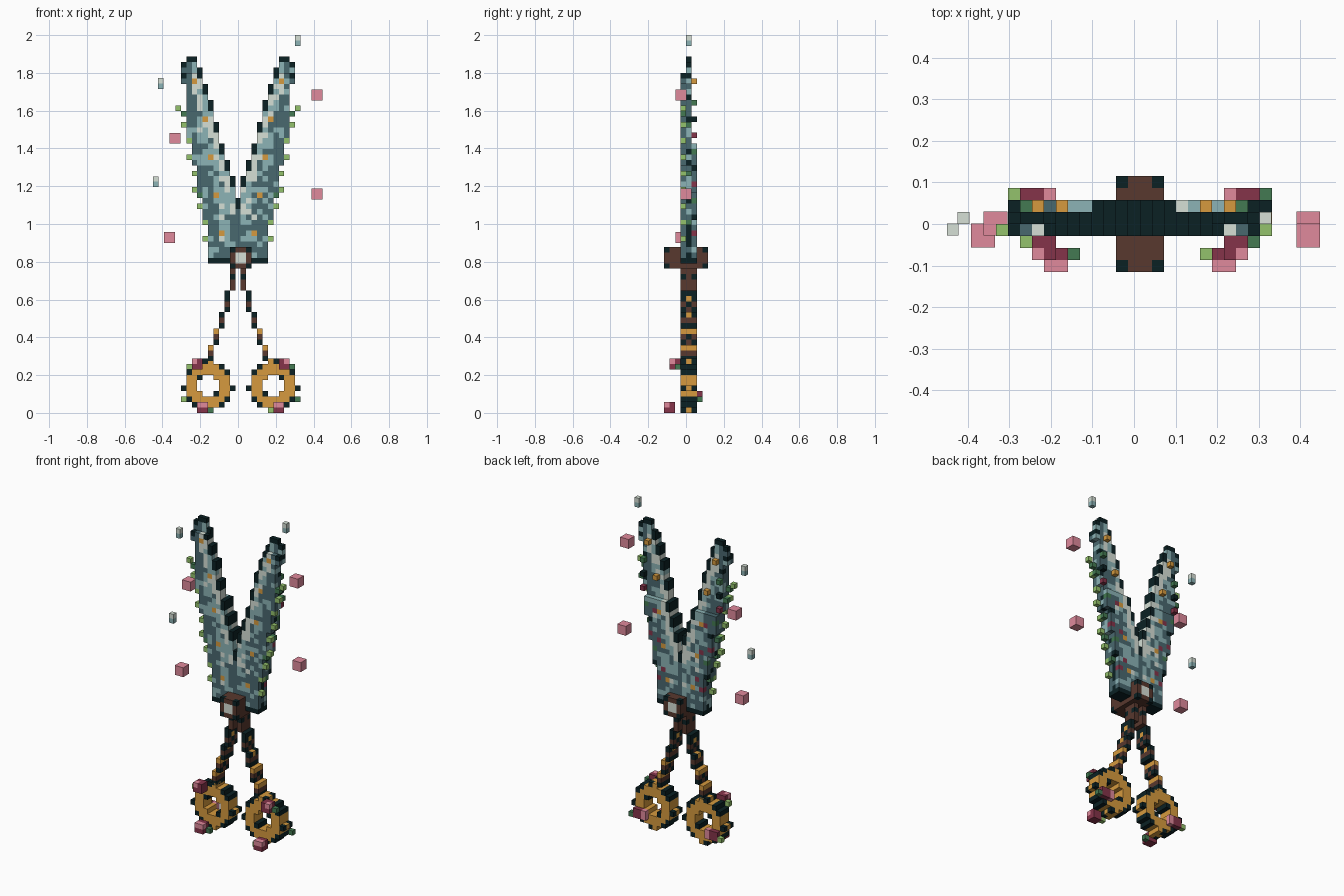
import bpy
import bmesh
import random
from mathutils import Vector

cube = bpy.data.objects.get("Cube")
if cube:
    bpy.data.objects.remove(cube, do_unlink=True)

V = 0.0288  # edge of one block
HALF_DOWN = (0, 0, -0.5)
rng = random.Random(7)


def linear(c):
    return c / 12.92 if c <= 0.04045 else ((c + 0.055) / 1.055) ** 2.4


PALETTE = {
    "outline": "0b2124", "dark_teal": "49686f", "teal": "8cb4b6",
    "pale": "d6e0d6", "brown": "58382e", "gold": "d69a3e",
    "crimson": "85344a", "pink": "e08a9c",
    "light_green": "94c26c", "dark_green": "437a52",
}
NAMES = list(PALETTE)
MATERIALS = []
for name, code in PALETTE.items():
    rgb = [linear(int(code[n:n + 2], 16) / 255) for n in (0, 2, 4)]
    mat = bpy.data.materials.new(name)
    mat.use_nodes = True
    mat.diffuse_color = (*rgb, 1)
    shader = mat.node_tree.nodes["Principled BSDF"]
    shader.inputs["Base Color"].default_value = (*rgb, 1)
    shader.inputs["Roughness"].default_value = 0.8
    MATERIALS.append(mat)


def build(name, blocks, offset=(0, 0, 0)):
    """Mesh the outer faces of {(x, y, z): colour}; block x is centred on x * V."""
    bm = bmesh.new()
    corners = {}

    def vert(p):
        key = tuple(round(c * 2) for c in p)
        if key not in corners:
            corners[key] = bm.verts.new((Vector(p) + Vector(offset)) * V)
        return corners[key]

    for cell, colour in blocks.items():
        centre = Vector((cell[0], cell[1] + 0.5, cell[2] + 0.5))
        for axis in range(3):
            for sign in (-1, 1):
                step = [0, 0, 0]
                step[axis] = sign
                if tuple(c + s for c, s in zip(cell, step)) in blocks:
                    continue
                n, u, w = Vector(step) / 2, Vector(), Vector()
                u[(axis + 1) % 3] = 0.5
                w[(axis + 2) % 3] = 0.5 * sign
                quad = [centre + n + a * u + b * w
                        for a, b in ((-1, -1), (1, -1), (1, 1), (-1, 1))]
                face = bm.faces.new([vert(p) for p in quad])
                face.material_index = NAMES.index(colour)
    mesh = bpy.data.meshes.new(name)
    bm.to_mesh(mesh)
    bm.free()
    for mat in MATERIALS:
        mesh.materials.append(mat)
    obj = bpy.data.objects.new(name, mesh)
    bpy.context.collection.objects.link(obj)


def mirrored(blocks, side, shift=0):
    """Shapes are laid out on the +x side; side -1 flips them."""
    return {(x + shift if side > 0 else -x, y, z): c for (x, y, z), c in blocks.items()}


def outer_edge(z):
    return max(5, min(9 if z < 61 else 10, round(5 + (z - 33) * 0.2)))


def blade():
    blocks = {}
    for z in range(28, 66):
        for x in range(outer_edge(z) + 1):
            top = min(66, 40 + round(x * 3.5))
            if z >= top or (z == 65 and x > 9):
                continue
            depth, rim = top - z, outer_edge(z) - x
            for y in (-1, 0, 1):
                if (y == -1 and z > 62) or (y == 1 and z > 49):
                    continue
                r = rng.random()
                if depth <= (2 if x < 8 else 1) or z == 28 and rim < 4:
                    c = "outline"
                elif rim == 0 and (z > 61 and z % 4 < 3 or (y == 0 and r < 0.15)):
                    c = "outline"
                elif x == 0 and z < 38:
                    c = "dark_teal"
                elif x < 9 and depth <= 7:
                    c = "pale" if r < 0.7 else "teal"
                elif rim <= 1 or z < 31:
                    c = "dark_teal" if r < 0.75 else "teal"
                else:
                    c = "teal" if r < 0.53 else "dark_teal" if r < 0.92 else "pale"
                blocks[x, y, z] = c
    # Gold studs climb the middle; upper ones stand out at the back
    for x, z in zip((3, 4, 5, 6, 8), range(33, 62, 7)):
        blocks[x, -1, z] = "gold"
        blocks[x, 1, z] = "gold"
    # Buds on the back, near the outer edge
    for n, z in enumerate(range(33, 60, 3)):
        blocks[outer_edge(z), 1, z] = ("crimson", "outline", "dark_green")[n % 3]
        if n % 2 and z < 50:
            blocks[outer_edge(z) - 2, 1, z - 1] = "crimson"
    return blocks


def vine():
    """Single leaves along the outer edge, with darker ones tucked behind."""
    blocks = {}
    for n, z in enumerate(range(32, 58, 3)):
        x = max(6, round(6 + (z - 33) * 0.2))
        blocks[x, -1, z] = "light_green"
        if outer_edge(z - 1) < x - 1:
            blocks[x - 1, -1, z - 1] = "dark_green"
        if n % 3 == 1:
            blocks[x, 0, z] = "dark_green"
    return blocks


def arm():
    blocks = {}
    for z in range(10, 28):
        x = max(1, round(1 + (24 - z) * 0.3))
        for y in (-1, 0, 1):
            if z > 23:
                c = "outline" if y and z == 25 else "brown"
            elif z in (12, 15):
                c = "gold"
            elif y == 0:
                c = "gold" if z % 3 == 0 else "outline" if z % 2 == 0 else "brown"
            else:
                c = "brown" if z % 3 == 2 else "outline"
            blocks[x, y, z] = c
    return blocks


def ring():
    blocks = {}
    for x in range(2, 10):
        for z in range(1, 9):
            dx, dz = abs(x - 5.5), abs(z + 0.5 - 5)
            r = (dx * dx + dz * dz) ** 0.5
            if not 2 < r < 4.4:
                continue
            for y in (-1, 0, 1):
                dark = r > 4.2 or (r < 2.2 and (x + z) % 2)
                blocks[x, y, z] = "outline" if dark else "gold"
    # Dark studs at the four extremes
    for x, z in ((1, 4), (10, 4), (6, 0), (6, 9)):
        for y in (-1, 0, 1):
            blocks[x, y, z] = "outline" if y else "gold"
            if z in (0, 9):
                blocks[x - 1, y, z] = "gold"
    return blocks


def flower(x, y, z, leaf_x, leaf_colour, pinks):
    """A two by two bloom with pink petals and a leaf on one side."""
    blocks = {(x + a, y + b, z + c): "crimson"
              for a in (0, 1) for b in (0, 1) for c in (0, 1)}
    for p in pinks:
        blocks[p] = "pink"
    blocks[leaf_x, y + 1, z] = leaf_colour
    return blocks


for side, label in ((1, "left"), (-1, "right")):
    shape = blade()
    if side < 0:
        shape = {p: c for p, c in shape.items() if p[0] > 0}
    build(label + "_blade", mirrored(shape, side), HALF_DOWN)
    build(label + "_vine", mirrored(vine(), side), HALF_DOWN)
    build(label + "_arm", mirrored(arm(), side), HALF_DOWN)
    # The ring pair is centred half a block towards +x
    build(label + "_finger_ring", mirrored(ring(), side, 1))
    # Leaves are light on the -x side of each bloom and dark on the +x side
    outward, inward = (("dark_green", "light_green") if side > 0
                       else ("light_green", "dark_green"))
    blooms = {
        "top": flower(7, -3, 8, 9, outward, [(8, -3, 9)]),
        "bottom": flower(6, -4, 0, 5, inward, [(6, -4, 1), (7, -4, 1)]),
        "back": flower(8, 1, 2, 10, outward, [(7, 2, 3), (7, 2, 2)]),
    }
    for place, bloom in blooms.items():
        build(f"{label}_{place}_flower", mirrored(bloom, side, 1))

# Pivot bolt: a long block with dark corners and a pale centre at both ends
pivot = {}
for x in range(-1, 3):
    for y in range(-4, 4):
        for z in range(27, 31):
            end = y in (-4, 3)
            corner = x in (-1, 2) and z in (27, 30)
            middle = x in (0, 1) and z in (28, 29)
            pivot[x, y, z] = ("outline" if end and corner
                              else "pale" if end and middle else "brown")
build("pivot_bolt", pivot, HALF_DOWN)


# Floating petals and sparks
def floating(name, width, colours, x, y, z):
    blocks = {(a, b, c): colour for a in range(width) for b in range(width)
              for c, colour in enumerate(colours)}
    build(name, blocks, (x / V + 0.5, y / V, z / V))


for n, (x, y, z) in enumerate(((-0.362, -0.028, 1.425), (-0.392, -0.056, 0.9),
                               (0.39, -0.056, 1.655), (0.39, -0.028, 1.13))):
    floating(f"petal_{n + 1}", 2, ("pink", "pink"), x, y, z)
for n, (x, y, z) in enumerate(((-0.424, 0, 1.715), (-0.45, -0.028, 1.195),
                               (0.302, 0, 1.942))):
    floating(f"spark_{n + 1}", 1, ("teal", "pale"), x, y, z)
